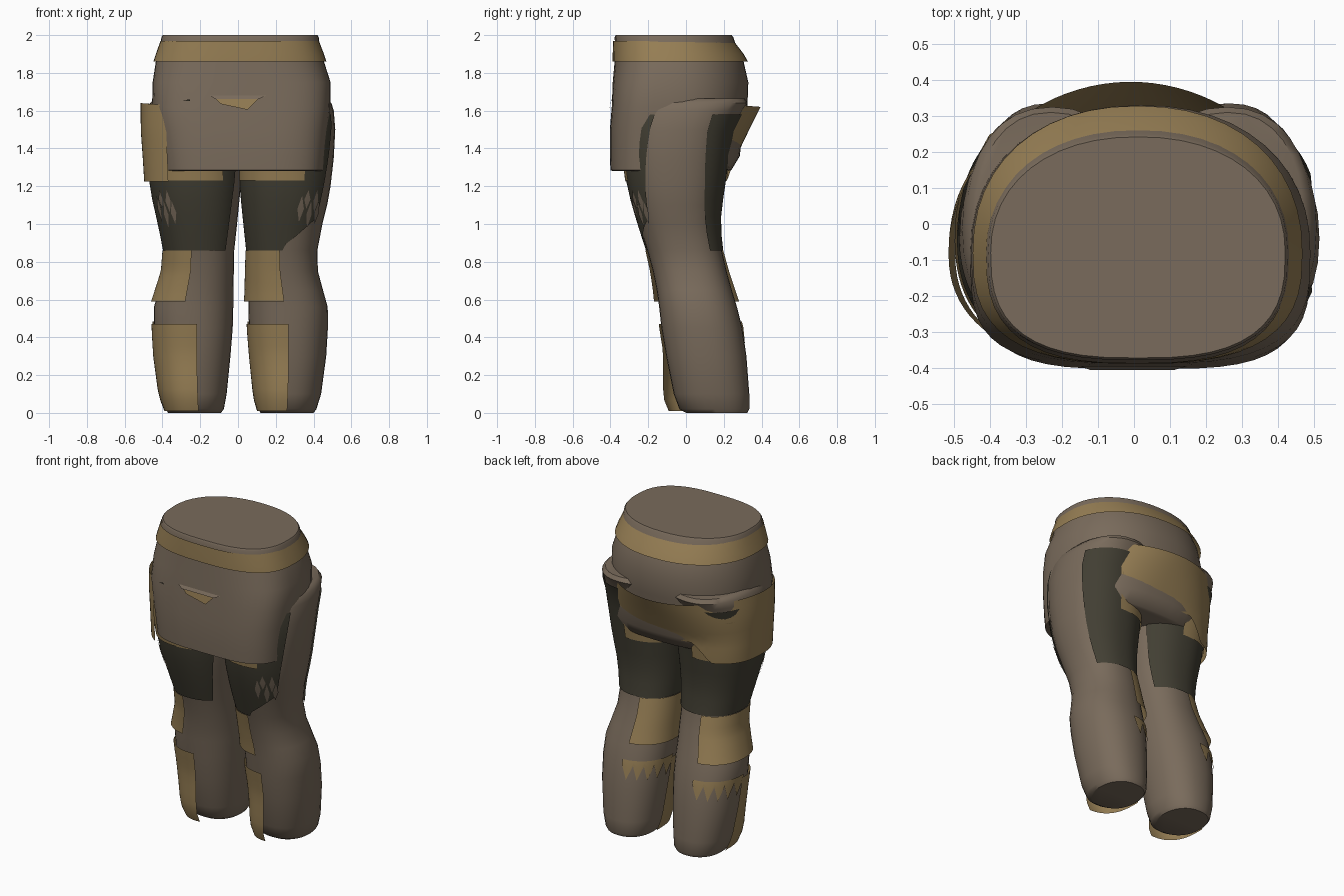
import bpy, bmesh, math

if "Cube" in bpy.data.objects:
    bpy.data.objects.remove(bpy.data.objects["Cube"])

def material(name, rgb):
    m = bpy.data.materials.new(name)
    m.diffuse_color = (*rgb, 1)
    m.use_nodes = True
    m.node_tree.nodes["Principled BSDF"].inputs["Base Color"].default_value = m.diffuse_color
    return m

CLOTH = material("brown_cloth", (0.192, 0.147, 0.106))
TAN = material("tan_leather", (0.305, 0.209, 0.089))
DARK = material("dark_cloth", (0.054, 0.049, 0.033))
MID = 0.015  # the legs mirror about this x

# rings: z, x min, x max, y front, y back
LEG = [(0.0, .12, .40, -.0, .325), (.02, .105, .415, -.035, .335), (.1, .09, .44, -.065, .335),
       (.3, .07, .467, -.105, .32), (.45, .058, .476, -.13, .298), (.56, .055, .475, -.142, .27),
       (.65, .055, .45, -.155, .243), (.75, .052, .423, -.175, .215), (.86, .05, .42, -.205, .19),
       (1.0, .035, .447, -.25, .175), (1.1, .025, .472, -.28, .185), (1.2, .015, .49, -.305, .2),
       (1.35, .01, .507, -.325, .22), (1.5, .01, .515, -.33, .25), (1.6, .01, .507, -.32, .30),
       (1.64, .02, .495, -.31, .325), (1.665, .05, .47, -.28, .31)]
TORSO = [(1.28, -.385, .45, -.385, .215), (1.285, -.40, .46, -.40, .24), (1.36, -.41, .467, -.403, .285),
         (1.5, -.432, .478, -.403, .30), (1.62, -.455, .49, -.393, .325), (1.75, -.452, .49, -.388, .33),
         (1.86, -.435, .455, -.378, .305), (1.93, -.415, .435, -.375, .27), (1.99, -.405, .427, -.378, .25),
         (2.0, -.398, .42, -.372, .242)]
BELT = [(1.86, -.448, .468, -.388, .328), (1.9, -.435, .455, -.388, .305), (1.97, -.41, .428, -.386, .252)]
FLAP = [(1.2, -.495, .44, -.40, .25), (1.36, -.505, .46, -.40, .268),
        (1.5, -.515, .48, -.40, .335), (1.64, -.515, .50, -.40, .405)]

def ramp(z, z0, z1, v0, v1):
    return v0 + (v1 - v0) * min(1, max(0, (z - z0) / (z1 - z0)))

# section shapes by height: (front power, back power, y of the widest line)
def leg_shape(z): return (2.25, 2.25, None)
def torso_shape(z): return (ramp(z, 1.6, 1.85, 3.6, 2.75), ramp(z, 1.3, 1.65, 2.7, 2.2), -.08)
def flap_shape(z): return (2.3, ramp(z, 1.3, 1.64, 2.8, 1.9), -.08)

def ring_at(rings, z):
    for p, q in zip(rings, rings[1:]):
        if z <= q[0]:
            t = max(0, (z - p[0]) / (q[0] - p[0]))
            return [u + (v - u) * t for u, v in zip(p, q)]
    return list(rings[-1])

def point(rings, z, deg, off=0.0, side=1, shape=leg_shape):
    """Point on a rounded section; 270 degrees faces the front."""
    _, x0, x1, y0, y1 = ring_at(rings, z)
    if side < 0:
        x0, x1 = 2 * MID - x1, 2 * MID - x0
    a = math.radians(deg)
    c, s = math.cos(a), math.sin(a)
    front, back, cy = shape(z)
    cy = (y0 + y1) / 2 if cy is None else cy
    e = 2 / (front if s < 0 else back)
    ry = cy - y0 if s < 0 else y1 - cy
    x = (x0 + x1) / 2 + ((x1 - x0) / 2 + off) * math.copysign(abs(c) ** e, c)
    return (x, cy + (ry + off) * math.copysign(abs(s) ** e, s), z)

def finish(name, bm, mat, angle=50):
    mesh = bpy.data.meshes.new(name)
    bm.to_mesh(mesh)
    bm.free()
    mesh.materials.append(mat)
    ob = bpy.data.objects.new(name, mesh)
    bpy.context.collection.objects.link(ob)
    bpy.ops.object.select_all(action='DESELECT')
    ob.select_set(True)
    bpy.context.view_layer.objects.active = ob
    bpy.ops.object.shade_smooth_by_angle(angle=math.radians(angle))
    return ob

def loft(name, rings, mat, side=1, shape=leg_shape, n=32, caps=True):
    bm = bmesh.new()
    rows = [[bm.verts.new(point(rings, r[0], 360 * i / n, 0, side, shape)) for i in range(n)] for r in rings]
    for lo, hi in zip(rows, rows[1:]):
        for i in range(n):
            j = (i + 1) % n
            bm.faces.new((lo[i], lo[j], hi[j], hi[i]))
    if caps:
        bm.faces.new(rows[0][::-1])
        bm.faces.new(rows[-1])
    return finish(name, bm, mat)

def shell(name, rings, mat, a0, a1, bottom, top, off, side=1, shape=leg_shape, step=4, rows=8, warp=None):
    """Thin cover over part of a body; bottom and top may depend on angle, off on height and angle."""
    val = lambda f, *v: f(*v) if callable(f) else f
    bm = bmesh.new()
    n = max(2, 2 * round((a1 - a0) / step / 2))
    grid = []
    for i in range(n + 1):
        a = a0 + (a1 - a0) * i / n
        b, t = val(bottom, a), val(top, a)
        col = []
        for k in range(rows + 1):
            z = b + (t - b) * k / rows
            w = warp(a, z) if warp else a
            col.append(bm.verts.new(point(rings, z, w, val(off, z, a), side, shape)))
        grid.append(col)
    for p, q in zip(grid, grid[1:]):
        for k in range(rows):
            bm.faces.new((p[k], q[k], q[k + 1], p[k + 1]))
    bmesh.ops.remove_doubles(bm, verts=bm.verts, dist=1e-5)
    return finish(name, bm, mat)

# hips and waistband
loft("hips", TORSO, CLOTH, shape=torso_shape, n=48)
loft("waistband", BELT, TAN, shape=torso_shape, n=48, caps=False)

def ragged(a):
    """Lower edge of the right thigh cover, torn towards the outside."""
    if a < 272:
        return .86
    return .89 + (a - 272) / 46 * .14 + .05 * (round(a / 4) % 2)

def upright(a, z):
    """Keeps the side edges of the thigh covers vertical."""
    if a > 290:
        return a + (z - 1) * (a - 290)
    return a - max(0, 60 - a) / 22 * (z - .9) * 16

for side, label in ((1, "right"), (-1, "left")):
    right = side > 0
    loft(label + "_leg", LEG, CLOTH, side)
    # thigh cover and the hem above it
    shell(label + "_thigh_cover", LEG, DARK, 38, 318, ragged if right else .86, 1.58, .007, side, warp=upright)
    shell(label + "_thigh_hem", LEG, TAN, 85, 290 if right else 302, 1.23, 1.5, .013, side)
    # torn holes in the thigh cover
    middle = 306 if right else 228
    for k, (da, z, h) in enumerate(((-17, 1.08, .07), (-9, 1.13, .05), (-3, 1.05, .07), (5, 1.12, .06), (11, 1.06, .06))):
        a, w = middle + da, 4.5
        shell(f"{label}_tear_{k}", LEG, CLOTH, a - w, a + w,
              lambda v: z - h * (1 - abs(v - a) / w), lambda v: z + h * (1 - abs(v - a) / w),
              .011, side, rows=4)
    # knee guard, flared at its lower edge
    shell(label + "_knee_guard", LEG, TAN, 100, 267 if right else 260, .59, .86,
          lambda z, a: .01 + .05 * (.86 - z), side)
    # shin guard, standing away at the ankle in front
    shell(label + "_shin_guard", LEG, TAN, 180, 270 if right else 274, .01, .47,
          lambda z, a: .012 + .2 * max(0, .32 - z) * max(0, -math.sin(math.radians(a))) ** 2, side)
    # toothed strap around the calf
    shell(label + "_calf_strap", LEG, TAN, 94, 184,
          lambda v: .455 - .09 * (round((v - 94) / 9) % 2), .485, .007, side, step=9, rows=3)

# side and seat flap, flared at the top
def flap_bottom(a):
    return ramp(a, 108, 122, 1.345, 1.225)

shell("hip_flap", FLAP, TAN, 46, 226, flap_bottom,
      lambda a: 1.64 - .02 * math.sin(math.radians(a)) ** 2, 0, shape=flap_shape)

# small front pocket: tan opening under a cloth lip
def plate(name, mat, pts):
    bm = bmesh.new()
    bm.faces.new([bm.verts.new(p) for p in pts])
    return finish(name, bm, mat)

plate("pocket_opening", TAN, [(-.12, -.398, 1.665), (-.09, -.402, 1.635), (.05, -.405, 1.605), (.11, -.398, 1.665)])
plate("pocket_lip", CLOTH, [(-.15, -.394, 1.68), (-.12, -.406, 1.662), (.11, -.406, 1.662), (.15, -.394, 1.68)])
plate("pocket_slit", DARK, [(-.29, -.394, 1.655), (-.255, -.397, 1.65), (-.255, -.397, 1.66)])
